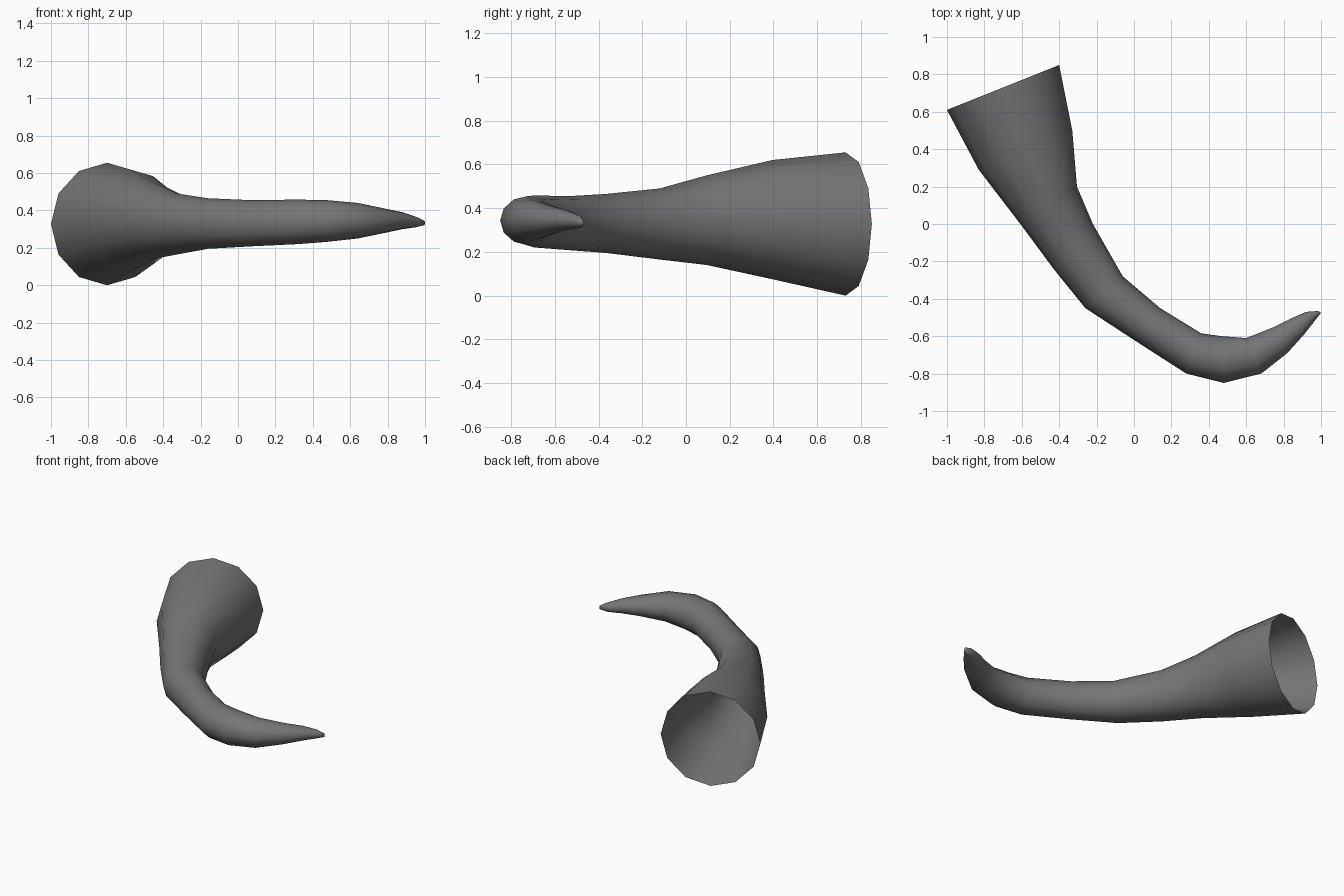
import bpy, bmesh, math
from mathutils import Vector

cube = bpy.data.objects.get("Cube")
if cube:
    bpy.data.objects.remove(cube, do_unlink=True)

# Dull grey horn material
grey = bpy.data.materials.new("horn grey")
grey.use_nodes = True
colour = (0.18, 0.18, 0.18, 1)
grey.diffuse_color = colour
grey.node_tree.nodes["Principled BSDF"].inputs["Base Color"].default_value = colour

SIDES = 12
# Cross-sections from mouth to tip: outer x, y, inner x, y, bottom z, top z
SECTIONS = [
    (-1.0, .61, -.40, .85, 0, .655),
    (-.83, .29, -.33, .50, .075, .62),
    (-.60, -.01, -.305, .20, .14, .55),
    (-.43, -.24, -.22, 0, .165, .49),
    (-.26, -.45, -.06, -.28, .195, .465),
    (0, -.62, .14, -.45, .208, .455),
    (.28, -.80, .36, -.585, .22, .458),
    (.48, -.85, .47, -.60, .232, .455),
    (.68, -.80, .60, -.61, .25, .44),
    (.82, -.69, .75, -.55, .28, .41),
    (.91, -.59, .85, -.50, .30, .39),
    (.98, -.50, .92, -.47, .31, .365),
    (1.0, -.475, .985, -.465, .32, .345),
]


def add_ring(bm, ox, oy, ix, iy, low, high):
    middle = Vector((ox + ix, oy + iy, low + high)) / 2
    across = Vector((ix - ox, iy - oy, 0)) / 2
    up = Vector((0, 0, (high - low) / 2))
    angles = [math.tau * k / SIDES for k in range(SIDES)]
    return [bm.verts.new(middle + across * math.cos(a) + up * math.sin(a)) for a in angles]


# Hollow curved horn, open at the mouth and closed at the tip
bm = bmesh.new()
rings = [add_ring(bm, *s) for s in SECTIONS]
for a, b in zip(rings, rings[1:]):
    for k in range(SIDES):
        n = (k + 1) % SIDES
        bm.faces.new((a[k], a[n], b[n], b[k]))
bm.faces.new(rings[-1])
bmesh.ops.recalc_face_normals(bm, faces=bm.faces)
for face in bm.faces:
    face.smooth = True
mesh = bpy.data.meshes.new("horn")
bm.to_mesh(mesh)
bm.free()
mesh.materials.append(grey)
horn = bpy.data.objects.new("horn", mesh)
bpy.context.collection.objects.link(horn)
